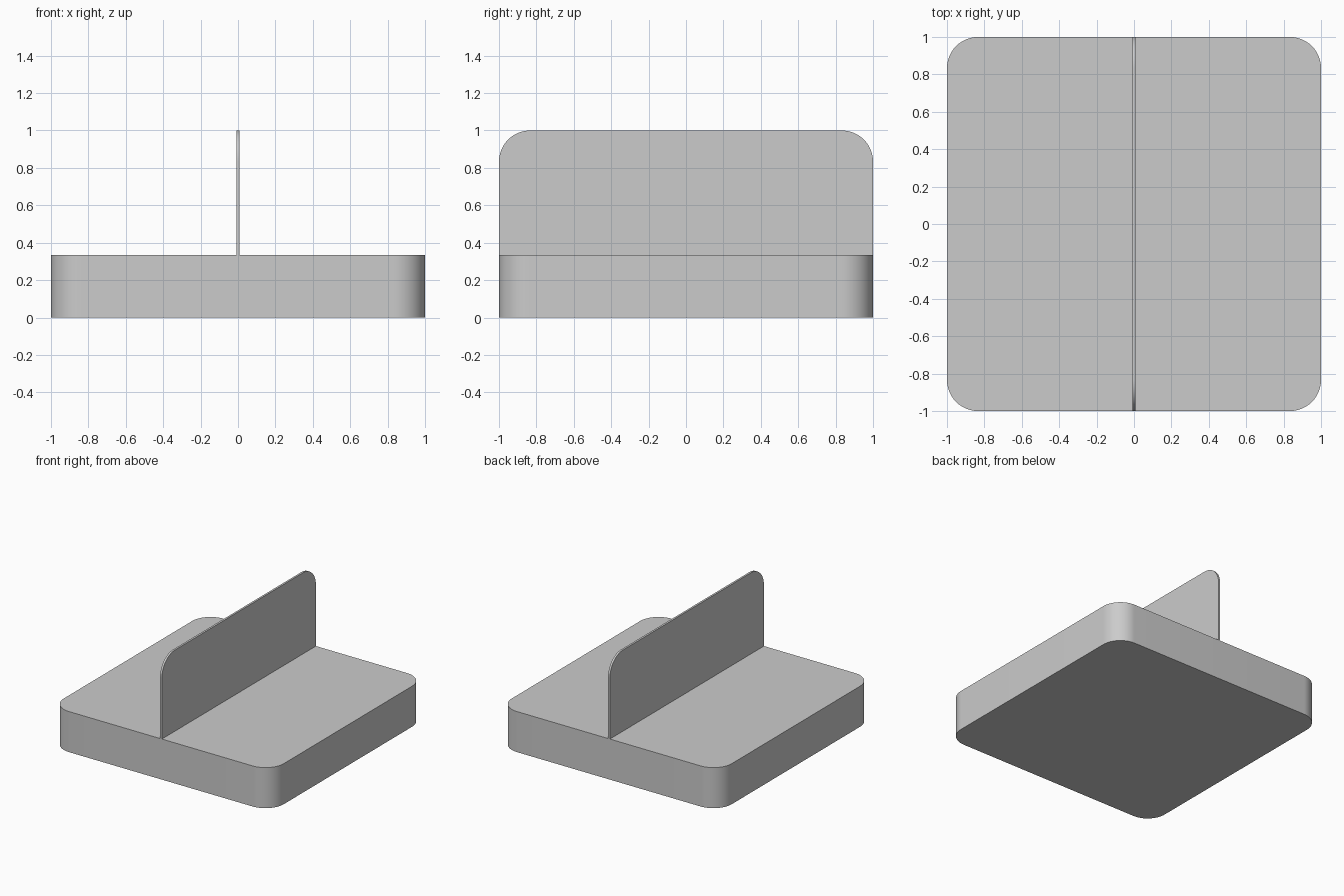
import bpy, bmesh, math
from mathutils import Matrix, Vector

cube = bpy.data.objects.get("Cube")
if cube:
    bpy.data.objects.remove(cube, do_unlink=True)

HALF = 1.0          # half the footprint
BASE_H = 1 / 3      # slab height
TOP = 1.0           # top of the upright plate
RADIUS = 1 / 6      # corner radius
THICK = 1 / 60      # upright plate thickness
STEPS = 16

# Single plain grey
grey = bpy.data.materials.new("plain_grey")
colour = (0.6, 0.6, 0.6, 1)
grey.use_nodes = True
grey.diffuse_color = colour
grey.node_tree.nodes["Principled BSDF"].inputs["Base Color"].default_value = colour


def arc(cx, cy, start):
    """Quarter-circle points, counter-clockwise from the start angle."""
    angles = [math.radians(start + 90 * i / STEPS) for i in range(STEPS + 1)]
    return [(cx + RADIUS * math.cos(a), cy + RADIUS * math.sin(a)) for a in angles]


def extrude_profile(name, points, depth, matrix):
    """Extrude a flat outline along its local z, then place it."""
    bm = bmesh.new()
    face = bm.faces.new([bm.verts.new((x, y, 0)) for x, y in points])
    result = bmesh.ops.extrude_face_region(bm, geom=[face])
    moved = [g for g in result["geom"] if isinstance(g, bmesh.types.BMVert)]
    bmesh.ops.translate(bm, vec=Vector((0, 0, depth)), verts=moved)
    bmesh.ops.transform(bm, matrix=matrix, verts=bm.verts)
    bmesh.ops.recalc_face_normals(bm, faces=bm.faces)
    mesh = bpy.data.meshes.new(name)
    bm.to_mesh(mesh)
    bm.free()
    mesh.materials.append(grey)
    obj = bpy.data.objects.new(name, mesh)
    bpy.context.collection.objects.link(obj)
    bpy.ops.object.select_all(action="DESELECT")
    obj.select_set(True)
    bpy.context.view_layer.objects.active = obj
    bpy.ops.object.shade_smooth_by_angle(angle=math.radians(30))
    return obj


inner = HALF - RADIUS

# Base slab with four rounded vertical corners
outline = (arc(inner, inner, 0) + arc(-inner, inner, 90)
           + arc(-inner, -inner, 180) + arc(inner, -inner, 270))
extrude_profile("base_slab", outline, BASE_H, Matrix.Identity(4))

# Thin upright plate with two rounded top corners, drawn in (y, z)
outline = ([(-HALF, BASE_H), (HALF, BASE_H)]
           + arc(inner, TOP - RADIUS, 0) + arc(-inner, TOP - RADIUS, 90))
to_yz = Matrix(((0, 0, 1, -THICK / 2), (1, 0, 0, 0), (0, 1, 0, 0), (0, 0, 0, 1)))
extrude_profile("upright_plate", outline, THICK, to_yz)
